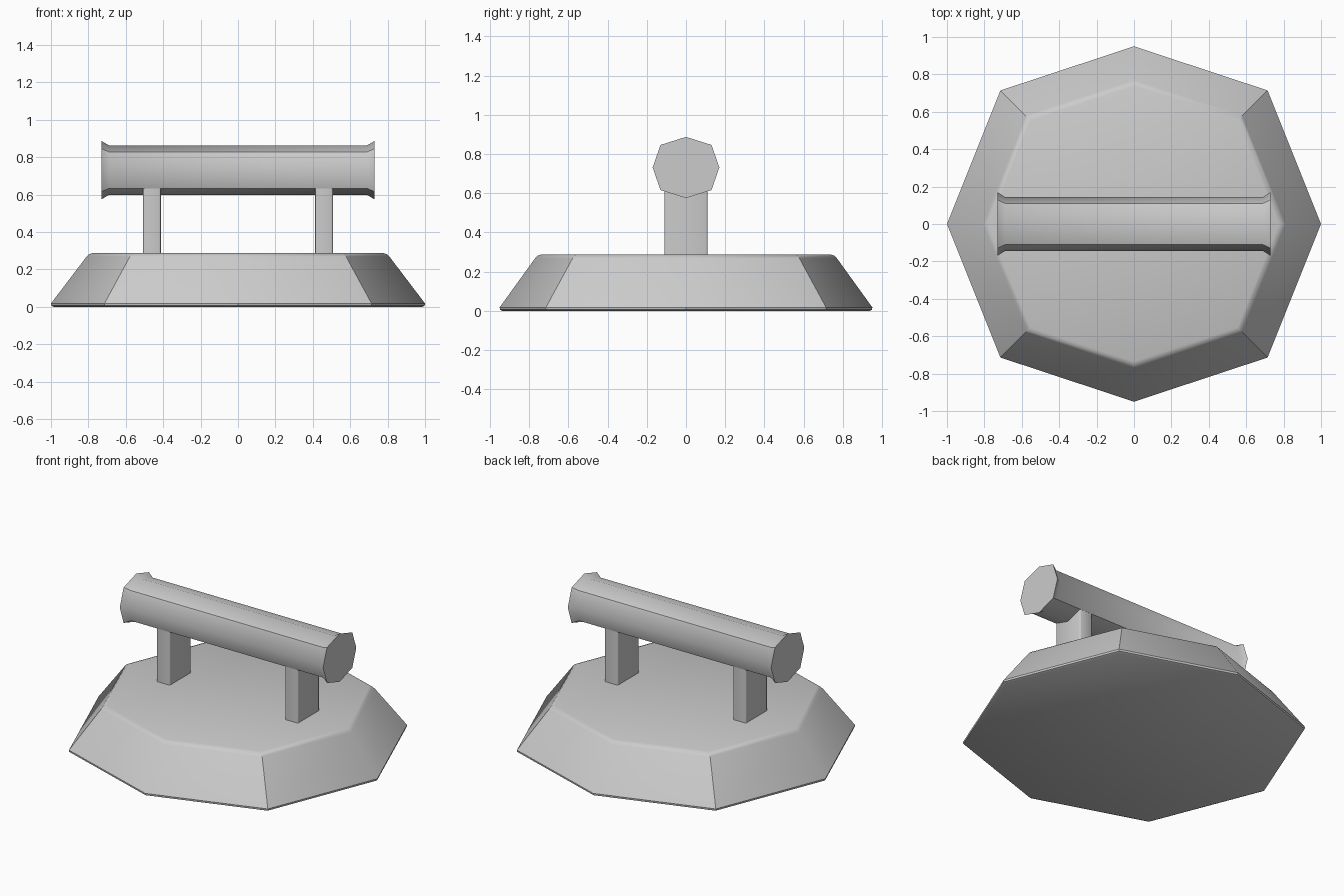
import bpy, bmesh, math
from mathutils import Matrix, Vector

if "Cube" in bpy.data.objects:
    bpy.data.objects.remove(bpy.data.objects["Cube"])

# Slightly squashed octagon shared by the base and the handle
OCT = [(1, 0), (.714, .714), (0, .95), (-.714, .714),
       (-1, 0), (-.714, -.714), (0, -.95), (.714, -.714)]


def finish(name, bm, angle=36):
    bmesh.ops.recalc_face_normals(bm, faces=bm.faces)
    mesh = bpy.data.meshes.new(name)
    bm.to_mesh(mesh)
    bm.free()
    ob = bpy.data.objects.new(name, mesh)
    bpy.context.collection.objects.link(ob)
    bpy.ops.object.select_all(action='DESELECT')
    ob.select_set(True)
    bpy.context.view_layer.objects.active = ob
    bpy.ops.object.shade_smooth_by_angle(angle=math.radians(angle))
    return ob


def loft(name, outline, profile, place):
    """Stack scaled copies of an outline along an axis and cap both ends."""
    bm = bmesh.new()
    rings = [[bm.verts.new(place(a * s, b * s, h)) for a, b in outline]
             for s, h in profile]
    n = len(outline)
    for lo, hi in zip(rings, rings[1:]):
        for i in range(n):
            j = (i + 1) % n
            bm.faces.new((lo[i], lo[j], hi[j], hi[i]))
    bm.faces.new(rings[0][::-1])
    bm.faces.new(rings[-1])
    return finish(name, bm)


# Tapered weight plate with softened rims
loft("base", OCT,
     [(.985, 0), (.998, .006), (1, .018), (.81, .268), (.797, .281), (.775, .288)],
     lambda a, b, h: Vector((a, b, h)))

# Horizontal grip with flared ends
GRIP = [(.17, 0), (.13, .115), (0, .156), (-.13, .115),
        (-.17, 0), (-.13, -.115), (0, -.156), (.13, -.115)]
loft("handle", GRIP, [(1, -.73), (.85, -.69), (.85, .69), (1, .73)],
     lambda a, b, h: Vector((h, a, .731 + b)))

# Two upright posts with lightly bevelled vertical edges
for side, name in ((-1, "left_post"), (1, "right_post")):
    bm = bmesh.new()
    bmesh.ops.create_cube(bm, size=1, matrix=Matrix.Translation((.46 * side, 0, .46))
                          @ Matrix.Diagonal((.094, .22, .36, 1)))
    upright = [e for e in bm.edges
               if abs(e.verts[0].co.z - e.verts[1].co.z) > .1]
    bmesh.ops.bevel(bm, geom=upright, offset=.008, segments=2,
                    profile=.5, affect='EDGES')
    finish(name, bm, 50)
